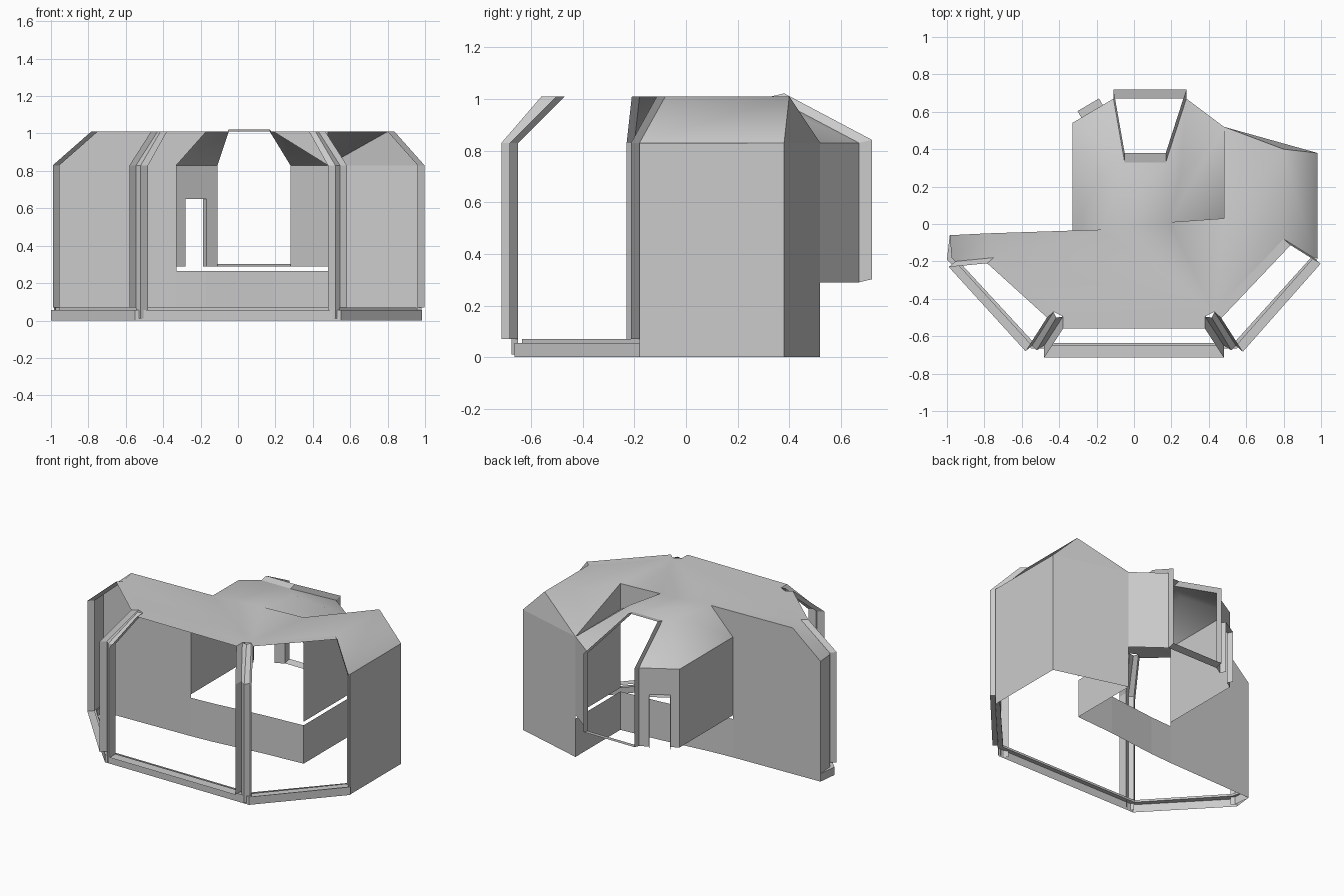
import bpy, bmesh
from mathutils import Vector

if "Cube" in bpy.data.objects:
    bpy.data.objects.remove(bpy.data.objects["Cube"])

E, T, A = 0.83, 1.01, 0.29     # eave, roof and alcove floor heights


def build(name, polys, smooth=0):
    """Make one object from polygons, welding shared corners."""
    bm = bmesh.new()
    for p in polys:
        bm.faces.new([bm.verts.new(v) for v in p])
    bmesh.ops.remove_doubles(bm, verts=bm.verts, dist=0.0005)
    bmesh.ops.recalc_face_normals(bm, faces=bm.faces)
    me = bpy.data.meshes.new(name)
    bm.to_mesh(me)
    bm.free()
    ob = bpy.data.objects.new(name, me)
    bpy.context.collection.objects.link(ob)
    if smooth:
        bpy.ops.object.select_all(action='DESELECT')
        ob.select_set(True)
        bpy.context.view_layer.objects.active = ob
        bpy.ops.object.shade_smooth_by_angle(angle=smooth)
    return ob


def strip(a, b, closed=False):
    """Quads joining two matching paths."""
    n = len(a)
    return [[a[i], a[(i + 1) % n], b[(i + 1) % n], b[i]]
            for i in range(n if closed else n - 1)]


def at(path, z):
    return [(x, y, z) for x, y in path]


def wall(name, path, z0, z1):
    return build(name, strip(at(path, z0), at(path, z1)))


def frame(name, loop, offset):
    """Jamb ribbon pushed out from a window opening."""
    out = [tuple(Vector(p) + Vector(offset)) for p in loop]
    return build(name, strip(loop, out, True))


def window_loop(a, b, a_top, b_top, z):
    return [(*a, z), (*b, z), (*b, E), (*b_top, T), (*a_top, T), (*a, E)]


# Outer walls
build("left_back_wall", [[(-.985, -.06, 0), (-.33, -.04, 0), (-.33, -.04, E),
                          (-.17, -.03, T), (-.78, -.05, T), (-.985, -.06, E)]])
wall("left_end_wall", [(-.985, -.06), (-.975, -.18), (-.955, -.2)], 0, E)
wall("right_room_wall", [(.96, -.18), (.98, -.18), (.98, .38), (.48, .52)], 0, E)

# Low step wall below the alcove
wall("low_step_wall", [(-.33, -.04), (-.17, -.03), (.19, .01), (.48, .03), (.48, .52)], 0, .265)

# Alcove side walls
wall("alcove_right_wall", [(.48, .03), (.48, .52), (.28, .67)], A, E)
wall("alcove_left_wall", [(-.33, -.04), (-.33, .54)], A, E)

# Alcove angled wall with a small doorway
p, q = Vector((-.33, .54, 0)), Vector((-.11, .67, 0))


def on_wall(t, z):
    v = p.lerp(q, t)
    return (v.x, v.y, z)


s, t = .22, .74
build("alcove_door_wall", [
    [on_wall(0, A), on_wall(s, A), on_wall(s, .65), on_wall(0, .65)],
    [on_wall(t, A), on_wall(1, A), on_wall(1, .65), on_wall(t, .65)],
    [on_wall(0, .65), on_wall(s, .65), on_wall(t, .65), on_wall(1, .65),
     on_wall(1, E), on_wall(0, E)]])
door = [on_wall(s, A), on_wall(s, .65), on_wall(t, .65), on_wall(t, A)]
build("door_jamb", strip(door, [(x - .02, y + .035, z) for x, y, z in door]))

# Roof with sloped eaves, right gable and alcove facets
ridge = [(-.17, -.03), (-.17, .25), (-.05, .33), (.17, .33), (.25, .26), (.19, .01)]
top = [(-.78, -.05), (-.75, -.18), (-.43, -.47), (-.38, -.495), (.38, -.495),
       (.43, -.47), (.80, -.08), (.80, .40), (.48, .03)] + ridge[::-1]
eave_l = [(-.33, -.04, E), (-.33, .54, E), (-.11, .67, E)]
eave_r = [(.28, .67, E), (.48, .52, E), (.48, .03, E)]
up = at(ridge, T)
valley = (.48, .03, T)
build("roof", [
    at(top, T),
    [(.8, -.08, T), (.8, .4, T), (.98, .38, E), (.98, -.18, E), (.96, -.18, E)],
    [(.8, .4, T), (.48, .52, E), valley],
    [(-.985, -.06, E), (-.975, -.18, E), (-.955, -.2, E), (-.75, -.18, T), (-.78, -.05, T)],
] + strip(eave_l, up[:3]) + strip(eave_r, up[3:]), smooth=0.87)
build("roof_gable", [[(.98, .38, E), (.48, .52, E), (.8, .4, T)]])
build("roof_valley_cheek", [[(.48, .03, E), (.48, .52, E), valley],
                            [(.48, .03, E), valley, (.19, .01, T)]])

# Window frames
frame("front_window_frame",
      window_loop((-.48, -.65), (.48, -.65), (-.38, -.495), (.38, -.495), .07), (0, -.065, 0))
frame("right_window_frame",
      window_loop((.96, -.18), (.545, -.65), (.8, -.08), (.43, -.47), .07), (.037, -.033, 0))
frame("left_window_frame",
      window_loop((-.955, -.2), (-.545, -.65), (-.75, -.18), (-.43, -.47), .07), (-.035, -.03, 0))
frame("back_window_frame",
      window_loop((-.11, .67), (.28, .67), (-.05, .33), (.17, .33), A), (0, .05, .012))

# Corner posts between the front windows
for side, m in (("left", -1), ("right", 1)):
    low = [(m * .48, -.65), (m * .52, -.675), (m * .545, -.65)]
    high = [(m * .38, -.495), (m * .415, -.5), (m * .43, -.47)]
    build(side + "_corner_post",
          strip(at(low, .01), at(low, E)) + strip(at(low, E), at(high, T)))

# Sill band around the front
outer = [(-.985, -.06), (-1, -.19), (-.55, -.665), (.55, -.665), (.985, -.18)]
inner = [(-.985, -.06), (-.955, -.18), (-.535, -.635), (.535, -.635), (.955, -.17)]
build("front_sill", strip(at(outer, 0), at(outer, .055))
      + strip(at(outer, .055), at(inner, .055))
      + strip(at(inner, .055), at(inner, .07)))
